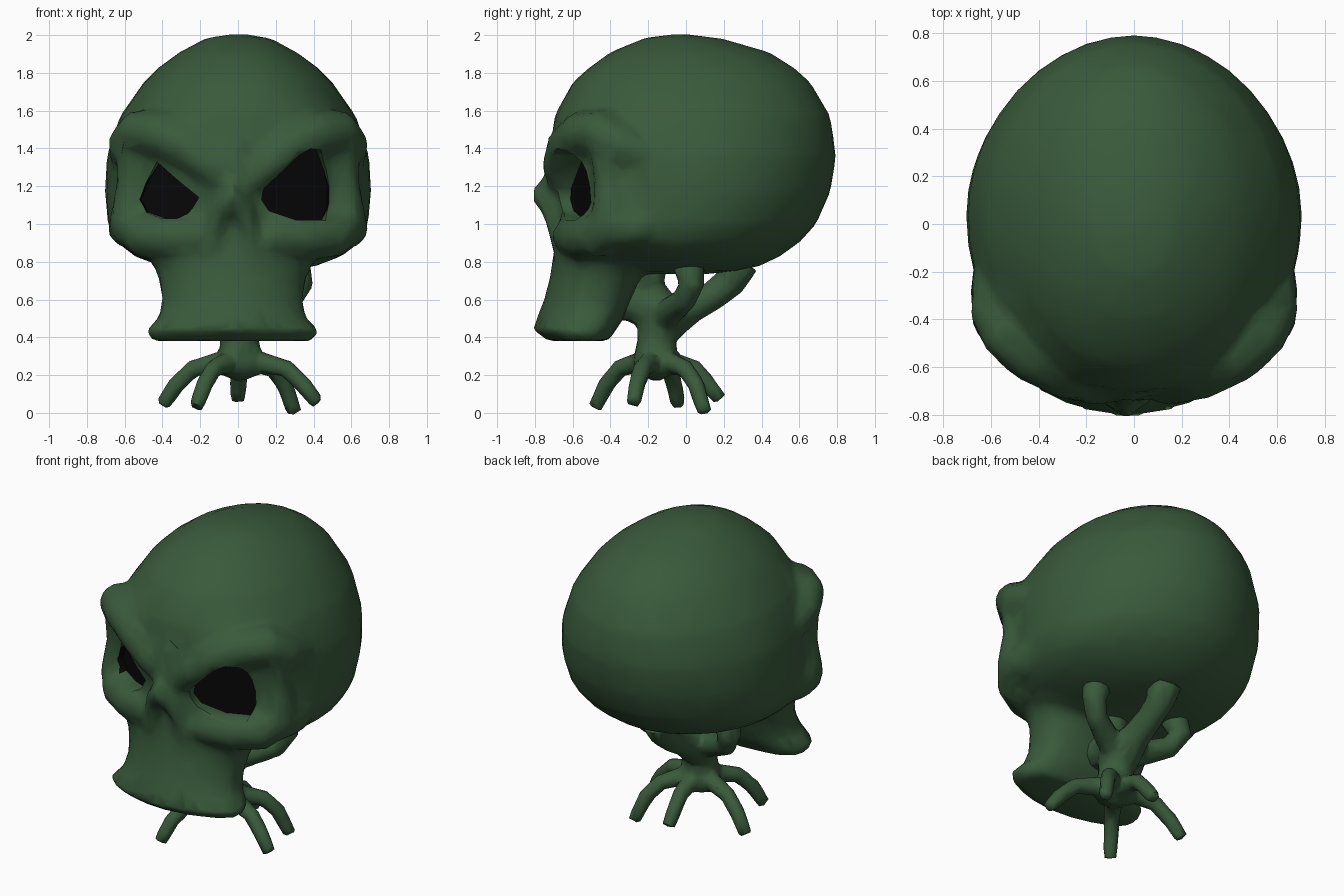
import bpy, bmesh, math
from mathutils import Vector

if "Cube" in bpy.data.objects:
    bpy.data.objects.remove(bpy.data.objects["Cube"])


def material(name, rgb):
    m = bpy.data.materials.new(name)
    m.diffuse_color = (*rgb, 1)
    m.use_nodes = True
    m.node_tree.nodes["Principled BSDF"].inputs["Base Color"].default_value = m.diffuse_color
    return m


GREEN = material("moss_green", (0.041, 0.102, 0.044))
BLACK = material("socket_black", (0.002, 0.002, 0.002))


def skin(bm, rings):
    """Closed skin over a list of vertex-position rings."""
    vr = [[bm.verts.new(p) for p in r] for r in rings]
    n = len(vr[0])
    for a, b in zip(vr, vr[1:]):
        for i in range(n):
            bm.faces.new((a[i], a[(i + 1) % n], b[(i + 1) % n], b[i]))
    bm.faces.new(vr[0][::-1])
    bm.faces.new(vr[-1])


def loft(bm, slices, front, back, cx=0.0, n=40):
    """Stack of horizontal superellipses: (z, front y, back y, half width)."""
    rings = []
    for z, y0, y1, w in slices:
        ring = []
        for i in range(n):
            t = 2 * math.pi * i / n
            c, s = math.cos(t), math.sin(t)
            p = 2 / (front if s < 0 else back)
            x = math.copysign(abs(c) ** p, c)
            y = math.copysign(abs(s) ** p, s)
            ring.append((cx + w * x, (y0 + y1) / 2 + (y1 - y0) / 2 * y, z))
        rings.append(ring)
    skin(bm, rings)


def tube(bm, pts, radii, n=10):
    """Tapered tube along a path."""
    pts = [Vector(p) for p in pts]
    rings, u = [], None
    for i, p in enumerate(pts):
        d = (pts[min(i + 1, len(pts) - 1)] - pts[max(i - 1, 0)]).normalized()
        if u is None:
            u = d.orthogonal()
        u = (u - d * u.dot(d)).normalized()
        v = d.cross(u)
        rings.append([p + radii[i] * (u * math.cos(2 * math.pi * k / n) + v * math.sin(2 * math.pi * k / n))
                      for k in range(n)])
    skin(bm, rings)


def mirrored(pts, s):
    return [(x * s, y, z) for x, y, z in pts]


def make(name, bm, mat_index=0):
    bmesh.ops.recalc_face_normals(bm, faces=bm.faces)
    for f in bm.faces:
        f.material_index = mat_index
    me = bpy.data.meshes.new(name)
    bm.to_mesh(me)
    bm.free()
    me.materials.append(GREEN)
    me.materials.append(BLACK)
    ob = bpy.data.objects.new(name, me)
    bpy.context.collection.objects.link(ob)
    return ob


def sculpt(ob, voxel, iterations, ratio, cutters=()):
    """Fuse the parts, soften, carve and reduce to a low-poly skin."""
    m = ob.modifiers.new("fuse", 'REMESH')
    m.mode, m.voxel_size, m.use_smooth_shade = 'VOXEL', voxel, True
    m = ob.modifiers.new("soften", 'SMOOTH')
    m.factor, m.iterations = 0.5, iterations
    for c in cutters:
        m = ob.modifiers.new("carve", 'BOOLEAN')
        m.operation, m.solver, m.object = 'DIFFERENCE', 'EXACT', c
    m = ob.modifiers.new("reduce", 'DECIMATE')
    m.ratio = ratio
    bpy.ops.object.select_all(action='DESELECT')
    ob.select_set(True)
    bpy.context.view_layer.objects.active = ob
    for m in list(ob.modifiers):
        bpy.ops.object.modifier_apply(modifier=m.name)
    bpy.ops.object.shade_smooth_by_angle(angle=math.radians(60))


# Cranium
bm = bmesh.new()
loft(bm, [(2.003, -.08, .02, .05), (1.985, -.22, .18, .17), (1.91, -.40, .44, .31), (1.83, -.51, .57, .42),
          (1.75, -.60, .66, .50), (1.57, -.70, .765, .625), (1.36, -.71, .795, .695), (1.17, -.68, .765, .705),
          (1.0, -.66, .69, .69), (.90, -.65, .60, .64), (.83, -.62, .50, .55), (.78, -.52, .40, .42),
          (.75, -.40, .28, .28), (.735, -.25, .12, .12)], 2.15, 1.93)
# Upper jaw, flaring at the tooth line
loft(bm, [(.98, -.68, -.1, .48), (.85, -.70, -.15, .455), (.72, -.72, -.24, .39), (.60, -.75, -.29, .37),
          (.50, -.79, -.33, .39), (.44, -.81, -.37, .46), (.38, -.73, -.41, .43)], 1.75, 3.0, cx=-.03)
# Bridge between the brows
tube(bm, [(-.01, -.58, 1.52), (-.02, -.65, 1.38), (-.03, -.66, 1.24), (-.03, -.62, 1.1)], [.10, .105, .09, .10])
for s in (1, -1):
    # Angry brow, fading into the temple
    tube(bm, mirrored([(.03, -.66, 1.20), (.14, -.67, 1.30), (.27, -.63, 1.41), (.42, -.555, 1.48),
                       (.53, -.46, 1.49), (.585, -.36, 1.42), (.59, -.2, 1.36)], s),
         [.07, .095, .115, .12, .12, .11, .09])
    # Outer eye rim and cheekbone
    tube(bm, mirrored([(.55, -.42, 1.45), (.555, -.40, 1.22), (.575, -.39, 1.02), (.50, -.47, .94),
                       (.35, -.56, .93), (.15, -.62, .94)], s), [.10, .09, .115, .125, .12, .10])
    # Cheekbone fading back along the side
    tube(bm, mirrored([(.555, -.43, .98), (.585, -.28, .98), (.57, -.1, 1.02)], s), [.115, .11, .09])
# Nose arch with a small tip
tube(bm, [(-.15, -.66, .84), (-.13, -.69, .98), (-.09, -.715, 1.09), (-.03, -.75, 1.16),
          (.02, -.715, 1.09), (.06, -.69, .98), (.09, -.66, .84)], [.04, .05, .06, .08, .06, .05, .04])
head = make("skull", bm)

# Eye sockets: outlines seen from the front, cut in along the slope of the face
outlines = [
    [(.12, 1.13), (.13, 1.19), (.29, 1.36), (.36, 1.4), (.42, 1.39), (.465, 1.28), (.48, 1.2), (.48, 1.1),
     (.45, 1.02), (.3, 1.02), (.16, 1.07)],
    [(-.52, 1.13), (-.48, 1.23), (-.42, 1.33), (-.33, 1.25), (-.20, 1.14), (-.25, 1.06), (-.31, 1.03),
     (-.39, 1.03), (-.48, 1.06)]]
cutters = []
for outline in outlines:
    side = 1 if outline[0][0] > 0 else -1
    out = Vector((.2 * side, -.98, 0))
    base = [Vector((x, -.70 + .41 * abs(x), z)) for x, z in outline]
    bm = bmesh.new()
    skin(bm, [[p + out * d for p in base] for d in (.25, .01, -.04)])
    c = make("socket_cutter", bm, 1)
    for poly in c.data.polygons[:len(outline)]:
        poly.material_index = 0      # the overhanging rim stays green
    c.hide_render = True
    cutters.append(c)
sculpt(head, .026, 9, .08, cutters)
for c in cutters:
    bpy.data.objects.remove(c)

# Neck stem and the branches gripping the skull
bm = bmesh.new()
tube(bm, [(.01, -.16, .20), (.01, -.16, .27), (.01, -.155, .38), (0, -.15, .50), (0, -.13, .58)],
     [.11, .125, .105, .115, .12], 12)
for s in (1, -1):
    # Side branches
    tube(bm, mirrored([(0, -.12, .50), (.14, -.08, .54), (.28, -.01, .60), (.33, .03, .68), (.29, .01, .80)], s),
         [.10, .075, .065, .07, .09])
# Back and front branches
tube(bm, [(0, -.14, .46), (0, .02, .56), (0, .14, .62), (0, .23, .69), (0, .28, .80)], [.12, .09, .08, .085, .11])
tube(bm, [(0, -.15, .54), (0, -.28, .58), (0, -.42, .62)], [.12, .10, .13])
tube(bm, [(0, -.15, .56), (0, -.2, .66), (0, -.22, .80)], [.11, .09, .13])

# Five arching roots, each ending in a bent tip
hub = Vector((.01, -.16, .25))
for x, y, z in [(-.40, -.04, .04), (-.22, -.48, .03), (0, .18, .07), (.30, .10, 0), (.42, -.28, .05)]:
    tip = Vector((x, y, z))
    path = []
    for t, h in ((0, .24), (.3, .265), (.6, .235), (.82, .15), (1, z)):
        p = hub.lerp(tip, t)
        path.append((p.x, p.y, h))
    tube(bm, path, [.075, .056, .048, .046, .040])
roots = make("neck_and_roots", bm)
sculpt(roots, .016, 3, .09)
